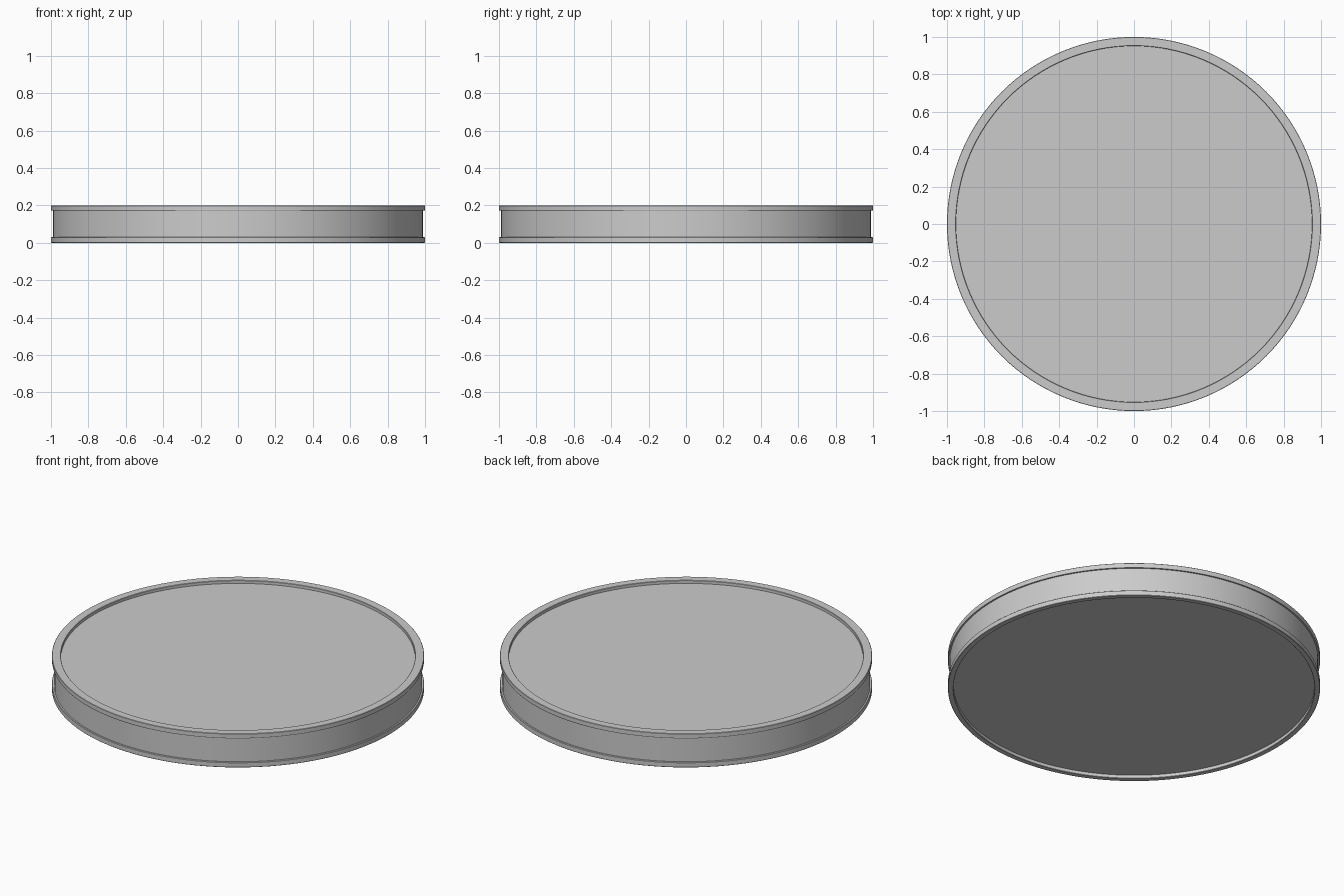
import bpy, bmesh, math
from mathutils import Matrix, Vector

if "Cube" in bpy.data.objects:
    bpy.data.objects.remove(bpy.data.objects["Cube"])

SIDES = 128
WALL_R = 0.99


def lathe(name, profile, cap=False):
    """Revolve (radius, z) points around z; cap fills the last loop with a flat disc."""
    bm = bmesh.new()
    rings = []
    for r, z in profile:
        rings.append([bm.verts.new((r * math.cos(2 * math.pi * i / SIDES),
                                    r * math.sin(2 * math.pi * i / SIDES), z))
                      for i in range(SIDES)])
    for a, b in zip(rings, rings[1:]):
        for i in range(SIDES):
            j = (i + 1) % SIDES
            bm.faces.new((a[i], a[j], b[j], b[i]))
    if cap:
        up = profile[-1][1] > 0.1
        bm.faces.new(rings[-1] if up else rings[-1][::-1])
    mesh = bpy.data.meshes.new(name)
    bm.to_mesh(mesh)
    bm.free()
    ob = bpy.data.objects.new(name, mesh)
    bpy.context.collection.objects.link(ob)
    bpy.context.view_layer.objects.active = ob
    ob.select_set(True)
    bpy.ops.object.shade_smooth_by_angle(angle=math.radians(30))
    ob.select_set(False)
    return ob


# Straight side wall between the two rims
lathe("side_wall", [(WALL_R, 0.03), (WALL_R, 0.172)])

# Top rim: ledge, outer band, flat top, drop to the lid
lathe("top_rim", [(WALL_R, 0.172), (0.998, 0.172), (1.0, 0.175), (1.0, 0.198),
                  (0.998, 0.2), (0.954, 0.2), (0.952, 0.198), (0.952, 0.182)])

# Recessed lid
lathe("lid", [(0.952, 0.182)], cap=True)

# Bottom rim, listed upward so its faces point outward
lathe("bottom_rim", [(0.97, 0.02), (0.97, 0.002), (0.972, 0.0), (0.998, 0.0),
                     (1.0, 0.002), (1.0, 0.028), (0.998, 0.03), (WALL_R, 0.03)])

# Recessed base
lathe("base", [(0.97, 0.02)], cap=True)
